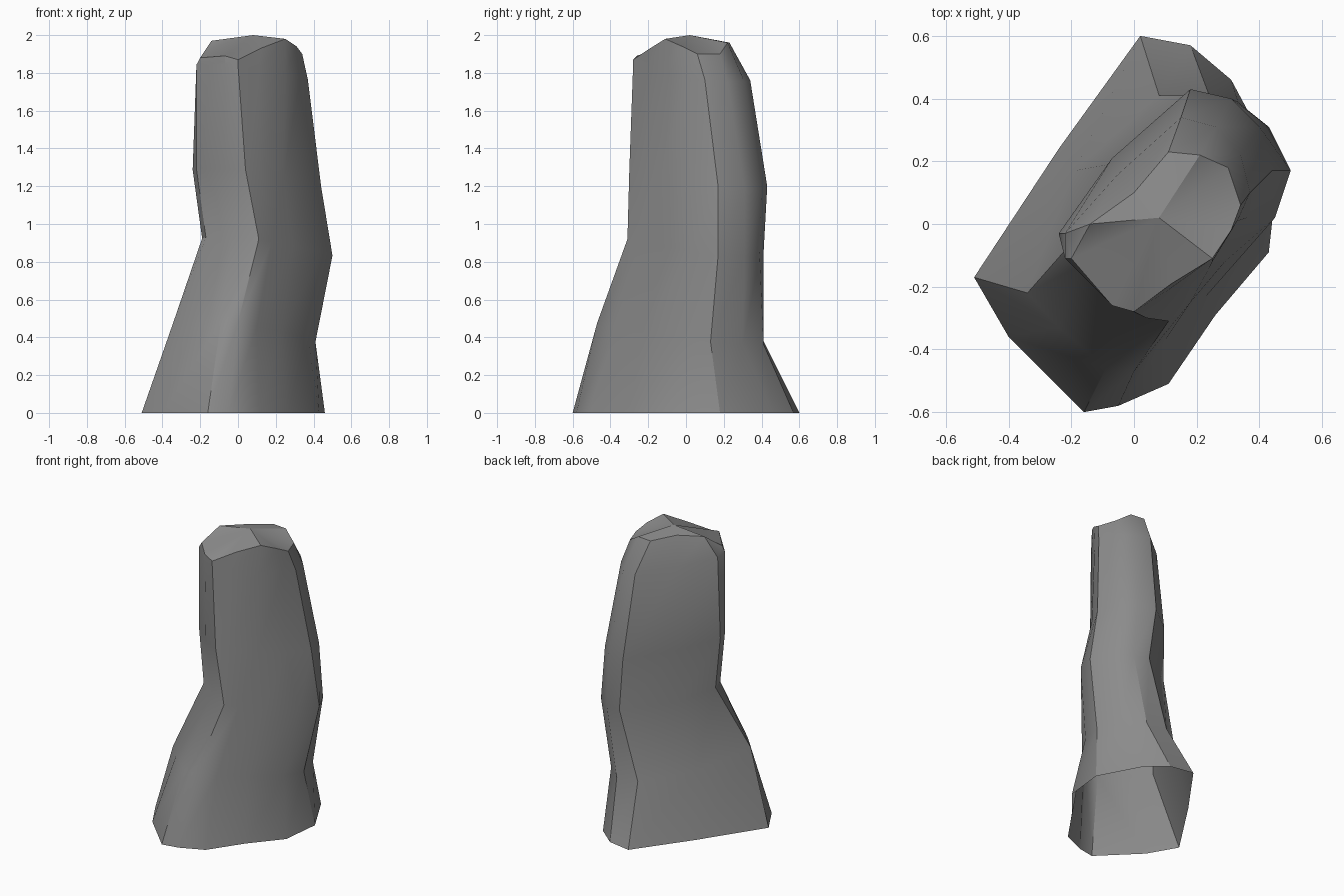
import bpy
import bmesh

# Remove the default cube if present
default_cube = bpy.data.objects.get("Cube")
if default_cube:
    bpy.data.objects.remove(default_cube, do_unlink=True)

SCALE = 0.01  # outlines are given in hundredths of a unit
TILT = 0.1    # the rock layers dip towards the back left


def make_material(name, colour):
    material = bpy.data.materials.new(name)
    material.use_nodes = True
    material.diffuse_color = colour
    shader = material.node_tree.nodes["Principled BSDF"]
    shader.inputs["Base Color"].default_value = colour
    shader.inputs["Roughness"].default_value = 0.9
    return material


def add_ring(mesh, points):
    """Add one closed outline of (x, y, z) points."""
    return [mesh.verts.new([c * SCALE for c in point]) for point in points]


def tilted(outline, height):
    """Lay an outline on a dipping layer; the foot stays level."""
    dip = TILT if height else 0
    return [(x, y, height - dip * (x + y)) for x, y in outline]


def bridge(mesh, lower, upper):
    """Join two outlines of the same length with a band of faces."""
    count = len(lower)
    for i in range(count):
        j = (i + 1) % count
        mesh.faces.new((lower[i], lower[j], upper[j], upper[i]))


def fan(mesh, ring, tip):
    """Close an outline with triangles that meet at one tip."""
    centre = mesh.verts.new([c * SCALE for c in tip])
    for i, vert in enumerate(ring):
        mesh.faces.new((vert, ring[(i + 1) % len(ring)], centre))


# Wall outlines by height, anticlockwise from the left corner of the foot
wall_outlines = {
    0: [(-51, -17), (-40, -36), (-16, -60), (-5, -58), (11, -51), (26, -29),
        (43, -9), (46, 18), (31, 46), (18, 57), (2, 60), (-24, 24)],
    43: [(-34, -22), (-24, -33), (-9, -46), (0, -47), (10, -37), (23, -23),
         (37, -3), (41, 13), (36, 30), (24, 41), (8, 41), (-19, 17)],
    90: [(-19, -5), (-17, -13), (-3, -24), (11, -31), (18, -25), (29, -12),
         (45, 2), (50, 17), (43, 31), (33, 39), (22, 41), (-8, 19)],
    126: [(-24, -3), (-22, -11), (-7, -25), (4, -30), (12, -25), (24, -14),
          (36, 2), (44, 17), (40, 31), (31, 40), (18, 43), (-7, 21)],
    181: [(-22, -3), (-22, -11), (-7, -26), (0, -28), (11, -21), (25, -12),
          (33, 1), (37, 10), (34, 22), (26, 31), (15, 34), (-5, 16)],
}

# Uneven rim of the crown
crown_rim = [(-14, 0, 197), (-20, -11, 188), (-7, -26, 189), (0, -28, 187),
             (12, -19, 193), (25, -11, 198), (31, -2, 194), (34, 6, 190),
             (30, 18, 190), (21, 22, 196), (11, 23, 196), (0, 10, 198)]

# Rock pillar: walls, crown and open underside
mesh = bmesh.new()
rings = [add_ring(mesh, tilted(outline, height))
         for height, outline in wall_outlines.items()]
rings.append(add_ring(mesh, crown_rim))
for lower, upper in zip(rings, rings[1:]):
    bridge(mesh, lower, upper)
fan(mesh, rings[-1], (8, 2, 200))

data = bpy.data.meshes.new("rock_pillar")
mesh.to_mesh(data)
mesh.free()
pillar = bpy.data.objects.new("rock_pillar", data)
bpy.context.collection.objects.link(pillar)
data.materials.append(make_material("stone grey", (0.26, 0.26, 0.26, 1.0)))

# Soft faces with crisp ridges
bpy.ops.object.select_all(action="DESELECT")
pillar.select_set(True)
bpy.context.view_layer.objects.active = pillar
bpy.ops.object.shade_smooth_by_angle(angle=0.55)
